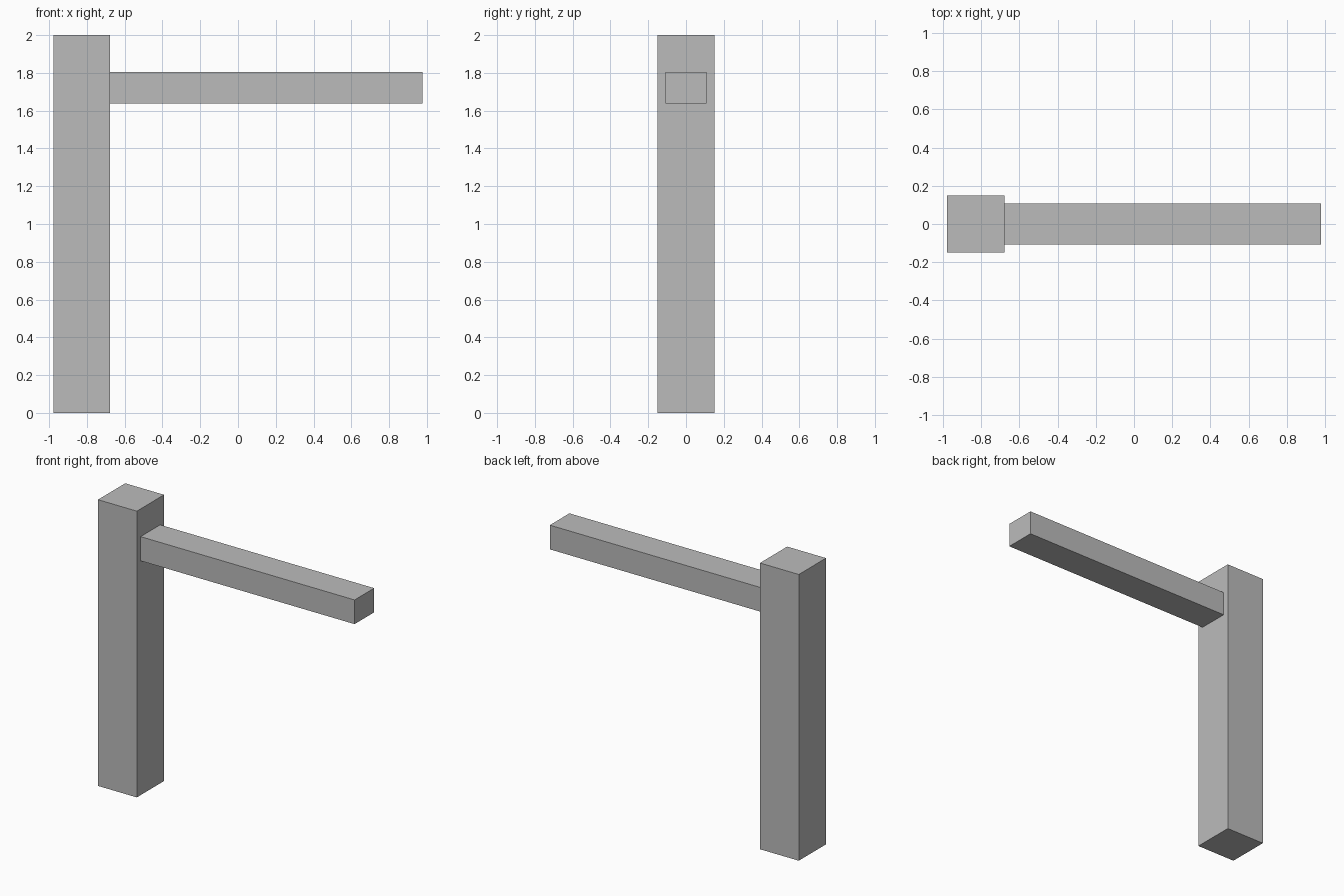
import bpy

default_cube = bpy.data.objects.get("Cube")
if default_cube:
    bpy.data.objects.remove(default_cube, do_unlink=True)

# Single plain grey finish
grey = bpy.data.materials.new("plain_grey")
grey.use_nodes = True
colour = (0.5, 0.5, 0.5, 1.0)
grey.diffuse_color = colour
grey.node_tree.nodes["Principled BSDF"].inputs["Base Color"].default_value = colour


def beam(name, low, high):
    """Flat-faced box between two opposite corners."""
    centre = [(a + b) / 2 for a, b in zip(low, high)]
    size = [b - a for a, b in zip(low, high)]
    bpy.ops.mesh.primitive_cube_add(size=1, location=centre)
    obj = bpy.context.object
    obj.name = name
    obj.scale = size
    bpy.ops.object.transform_apply(location=False, rotation=False, scale=True)
    obj.data.materials.append(grey)
    return obj


# Upright square post
beam("post", (-0.977, -0.15, 0), (-0.677, 0.15, 2))

# Horizontal arm butting against the post
beam("arm", (-0.677, -0.108, 1.637), (0.977, 0.108, 1.806))
